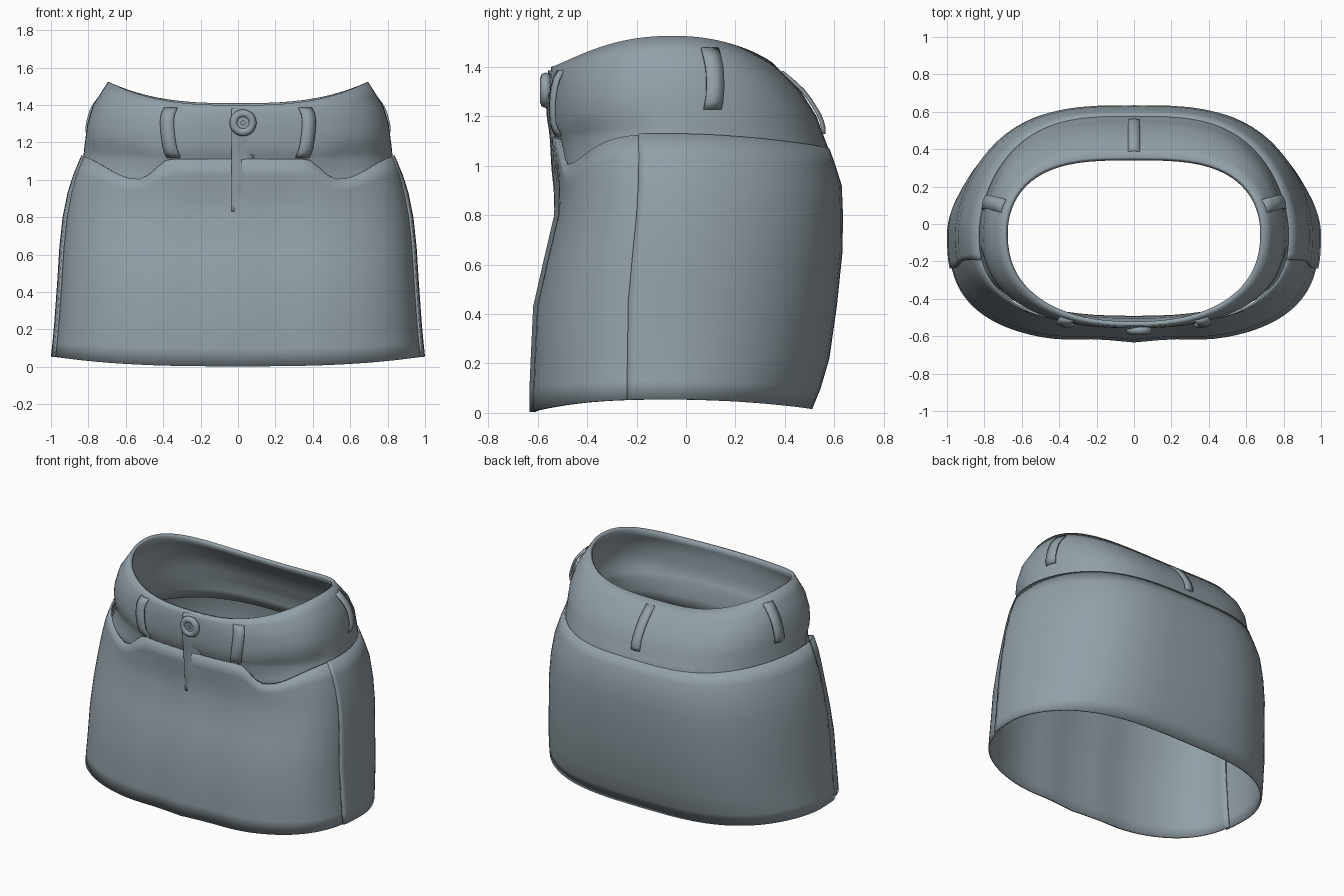
import bpy, math
from mathutils import Vector

if "Cube" in bpy.data.objects:
    bpy.data.objects.remove(bpy.data.objects["Cube"])

denim = bpy.data.materials.new("blue grey denim")
denim.diffuse_color = (0.29, 0.35, 0.39, 1)
denim.use_nodes = True
denim.node_tree.nodes["Principled BSDF"].inputs["Base Color"].default_value = denim.diffuse_color
YC = -0.05  # y of the widest point

# rows: z front, z side, z back, half width, y front, y back, front roundness, back roundness
SKIRT = [(0.003, 0.055, 0.015, 1.0, -0.648, 0.51, 2.8, 1.7), (0.10, 0.13, 0.10, 0.992, -0.648, 0.545, 2.8, 1.7),
         (0.22, 0.24, 0.22, 0.982, -0.643, 0.58, 2.8, 1.7), (0.43, 0.45, 0.43, 0.967, -0.633, 0.61, 2.8, 1.7),
         (0.62, 0.64, 0.65, 0.955, -0.59, 0.633, 2.75, 1.7), (0.80, 0.80, 0.80, 0.938, -0.548, 0.635, 2.7, 1.7),
         (0.92, 0.93, 0.92, 0.912, -0.545, 0.63, 2.6, 1.7), (1.02, 1.03, 1.0, 0.88, -0.55, 0.605, 2.55, 1.7),
         (1.11, 1.13, 1.07, 0.838, -0.555, 0.58, 2.55, 1.75)]
BAND = [(0.92, 0.98, 0.95, 0.87, -0.515, 0.59, 2.5, 1.7), (1.10, 1.12, 1.07, 0.827, -0.527, 0.576, 2.5, 1.75),
        (1.16, 1.19, 1.12, 0.82, -0.55, 0.557, 2.5, 1.8), (1.25, 1.30, 1.20, 0.805, -0.557, 0.528, 2.45, 1.9),
        (1.33, 1.40, 1.30, 0.775, -0.556, 0.465, 2.4, 2.0), (1.40, 1.525, 1.41, 0.695, -0.545, 0.357, 2.3, 2.1)]


def smooth(a, b, x):
    t = min(1, max(0, (x - a) / (b - a)))
    return t * t * (3 - 2 * t)


def point(rows, th, v, off=0.0):
    """Point on the lofted superellipse wall at angle th and row position v."""
    i = min(int(v), len(rows) - 2)
    zf, zs, zb, a, yf, yb, nf, nb = [p + (q - p) * (v - i) for p, q in zip(rows[i], rows[i + 1])]
    c, s = math.cos(th), math.sin(th)
    px, py, depth = (3.2, nb, yb - YC) if s > 0 else (nf, nf, YC - yf)
    x = math.copysign((a + off) * abs(c) ** (2 / px), c)
    y = YC + math.copysign((depth + off) * abs(s) ** (2 / py), s)
    w = (abs(x) / (a + off)) ** 2.8
    return Vector((x, y, (zb if s > 0 else zf) * (1 - w) + zs * w))


def finish(ob, angle=50):
    ob.data.materials.append(denim)
    bpy.ops.object.select_all(action='DESELECT')
    ob.select_set(True)
    bpy.context.view_layer.objects.active = ob
    bpy.ops.object.shade_smooth_by_angle(angle=math.radians(angle))


def grid(name, pts, thick, closed=False):
    """Mesh from rows of points, given a wall thickness."""
    n = len(pts[0])
    faces = []
    for j in range(len(pts) - 1):
        for i in range(n if closed else n - 1):
            k = (i + 1) % n
            faces.append((j * n + i, j * n + k, (j + 1) * n + k, (j + 1) * n + i))
    me = bpy.data.meshes.new(name)
    me.from_pydata([p for row in pts for p in row], [], faces)
    ob = bpy.data.objects.new(name, me)
    bpy.context.collection.objects.link(ob)
    finish(ob)
    m = ob.modifiers.new("thickness", 'SOLIDIFY')
    m.thickness, m.offset = thick, -1


def span(a, b, n):
    return [a + (b - a) * i / n for i in range(n + 1)]


# Back panel wraps round past the side seams
T0 = 0.2
grid("back_panel", [[point(SKIRT, t, v) for t in span(-T0, 0, 4)[:-1] + span(0, math.pi, 40) +
                     span(math.pi, math.pi + T0, 4)[1:]] for v in range(len(SKIRT))], 0.012)


# Front panel, fuller at the thighs, its top edge dipping at the two pockets
def front_point(t, v):
    p = point(SKIRT, t, v, -0.011)
    ax = abs(p.x)
    f = smooth(5, 8, v)
    p.y += 0.018 * math.exp(-((ax - 0.2) / 0.16) ** 2) * (1 - f)
    p.z -= 0.11 * smooth(0.36, 0.52, ax) * (1 - smooth(0.55, 0.85, ax)) * f
    return p + Vector((p.x, p.y - YC, 0)).normalized() * 0.01 * f * smooth(0.36, 0.55, ax)


grid("front_panel", [[front_point(t, v) for t in span(math.pi + T0 - 0.05, 2 * math.pi - T0 + 0.05, 44)]
                     for v in range(len(SKIRT))], 0.012)


# Waistband and yoke, hollowed above the pockets
def band_point(t, v):
    p = point(BAND, t, v)
    if math.sin(t) < 0:
        hollow = smooth(0.42, 0.6, abs(p.x)) * smooth(0.1, 0.25, -math.sin(t))
        hollow *= (1 - smooth(1.4, 2.8, v)) * smooth(0, 0.8, v)
        p -= Vector((p.x, p.y - YC, 0)).normalized() * 0.022 * hollow
    return p


grid("waistband", [[band_point(2 * math.pi * i / 72, v) for i in range(72)]
                   for v in span(0, 5, 10)], 0.024, closed=True)


# Fly flap: stands proud on its left edge and sinks into the front on the right
def front_y(z):
    rows = SKIRT if z < 1.11 else BAND
    for lo, hi in zip(rows, rows[1:]):
        if lo[0] <= z <= hi[0]:
            t = (z - lo[0]) / (hi[0] - lo[0])
            return lo[4] * (1 - t) + hi[4] * t + (0.014 if rows is SKIRT else 0)
    return rows[-1][4]


pts = []
for z in span(0.83, 1.385, 14):
    lift = 0.010 * smooth(0.83, 1.0, z)
    pts.append([Vector((x, front_y(z) - lift + 0.016 * (x + 0.035) / 0.12, z))
                for x in span(-0.035, 0.085, 3)])
grid("fly_flap", pts, 0.006)


# Belt loops follow the band, bowed outward in the middle
def belt_loop(name, deg0, deg1, v0, v1, bow, width=0.075):
    rows = []
    for k in range(9):
        u = k / 8
        th, v = math.radians(deg0 + (deg1 - deg0) * u), v0 + (v1 - v0) * u
        side = point(BAND, th + 0.02, v) - point(BAND, th - 0.02, v)
        side.z = 0
        side.normalize()
        out = Vector((side.y, -side.x, 0))
        p = point(BAND, th, v) + out * (0.005 + bow * math.sin(math.pi * u) ** 0.5)
        rows.append([p + side * (width * s) + out * (0.006 * (1 - abs(s) * 2)) for s in (-0.5, 0, 0.5)])
    grid(name, rows, 0.012)


for side, m in (("right", 1), ("left", -1)):
    belt_loop("front_belt_loop_" + side, -90 + m * 19.5, -90 + m * 26, 1.25, 4.6, 0.018)
    belt_loop("side_belt_loop_" + side, 90 - m * 73, 90 - m * 71.5, 2.4, 4.7, 0.022)
belt_loop("back_belt_loop", 90, 90, 2.1, 4.75, 0.014, 0.065)

# Button: rounded ring, face disc and centre stud
face = (math.pi / 2, 0, 0)
bpy.ops.mesh.primitive_torus_add(major_radius=0.05, minor_radius=0.022, major_segments=20,
                                 minor_segments=8, location=(0.027, -0.568, 1.305), rotation=face)
bpy.context.object.name = "button_ring"
finish(bpy.context.object)
for name, r, d, y in (("button_disc", 0.05, 0.03, -0.562), ("button_stud", 0.013, 0.02, -0.578)):
    bpy.ops.mesh.primitive_cylinder_add(vertices=16, radius=r, depth=d,
                                        location=(0.027, y, 1.305), rotation=face)
    bpy.context.object.name = name
    finish(bpy.context.object)
